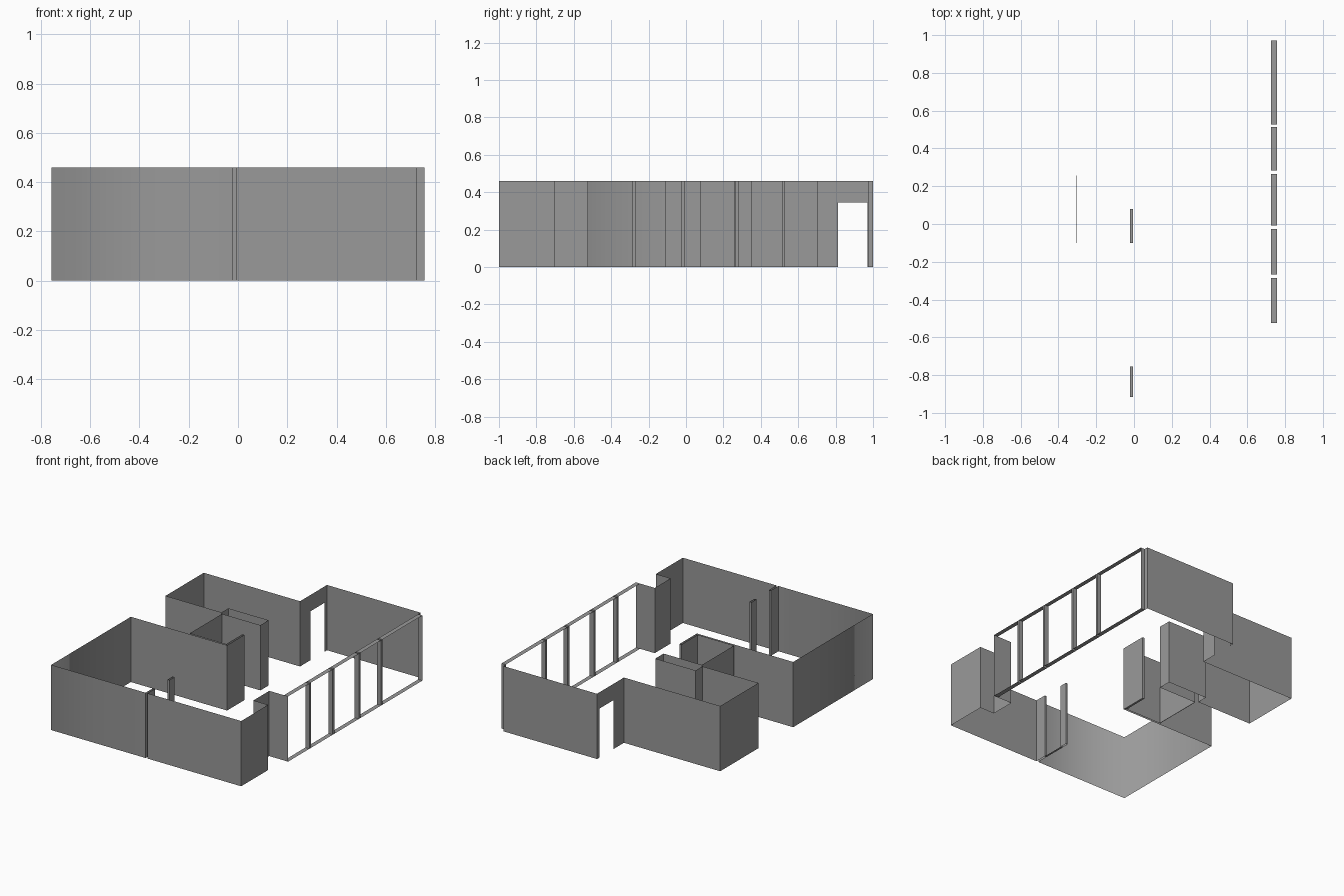
import bpy, bmesh

if "Cube" in bpy.data.objects:
    bpy.data.objects.remove(bpy.data.objects["Cube"])

H = 0.46            # wall height
X = 0.757           # outer half width
XI = 0.725          # inner side of the window wall
A, B = -0.021, -0.006   # two faces of the thin inner walls
D = -0.006          # entrance wall

# Dark grey plaster
plaster = bpy.data.materials.new("dark_grey_plaster")
plaster.diffuse_color = (0.32, 0.32, 0.32, 1)
plaster.use_nodes = True
plaster.node_tree.nodes["Principled BSDF"].inputs["Base Color"].default_value = plaster.diffuse_color


def make(name, quads, smooth=False):
    bm = bmesh.new()
    for q in quads:
        bm.faces.new([bm.verts.new(p) for p in q])
    bmesh.ops.remove_doubles(bm, verts=bm.verts, dist=1e-5)
    for f in bm.faces:
        f.smooth = smooth
    me = bpy.data.meshes.new(name)
    bm.to_mesh(me)
    bm.free()
    me.materials.append(plaster)
    ob = bpy.data.objects.new(name, me)
    bpy.context.collection.objects.link(ob)
    return ob


def wall(pts, z0=0, z1=H):
    """Vertical sheet following a plan polyline."""
    return [[(*p, z0), (*q, z0), (*q, z1), (*p, z1)] for p, q in zip(pts, pts[1:])]


def flat(x0, x1, y0, y1, z):
    return [[(x0, y0, z), (x1, y0, z), (x1, y1, z), (x0, y1, z)]]


def post(x0, x1, y0, y1):
    return wall([(x0, y0), (x1, y0), (x1, y1), (x0, y1), (x0, y0)])


# Front left room: softly shaded corner, then on to the bathroom pillar
make("left_room_corner", wall([(A, -1), (-X, -1), (-X, -0.113)]), smooth=True)
make("left_room_jamb", wall([(A, -0.915), (A, -1)]))
make("left_room_back", wall([(-X, -0.113), (B, -0.113), (B, 0.08), (A, 0.08),
                             (A, -0.1), (-0.305, -0.1)]))

# Bathroom side and back, and the alcove room behind it
make("bathroom_side_wall", wall([(-0.305, -0.1), (-0.305, 0.258)]))
make("bathroom_side_base", flat(-0.307, -0.304, -0.1, 0.258, 0))
make("bathroom_back_wall", wall([(-0.305, 0.258), (B, 0.258), (B, 0.35),
                                 (-0.32, 0.35), (-0.32, 0.274)]))
make("alcove_walls", wall([(-0.32, 0.274), (-X, 0.274), (-X, 0.7), (D, 0.7)]))

# Entrance wall with a door opening
make("entrance_wall", wall([(D, 0.7), (D, 0.814)]) + wall([(D, 0.97), (D, 1)])
     + wall([(D, 0.814), (D, 0.97)], 0.345, H))

# Back wall returning into the window wall, and front right room
make("back_wall", wall([(D, 1), (XI, 1), (XI, 0.972), (X, 0.972)]))
make("right_room_walls", wall([(A, -0.915), (B, -0.915), (B, -1), (XI, -1), (XI, -0.7),
                               (0.61, -0.7), (0.61, -0.523), (X, -0.523)]))

# Inner doorway: end post and floor strips
make("doorway_post", post(A, B, -0.755, -0.7))
make("doorway_threshold", flat(A, B, -0.915, -0.755, 0))
make("pillar_base", flat(A, B, -0.1, 0.08, 0))

# Window wall: sill and head rails between posts
panes = [(-0.523, -0.285), (-0.267, -0.026), (-0.008, 0.265), (0.283, 0.513), (0.528, 0.972)]
for i, (y0, y1) in enumerate(panes):
    make(f"window_sill_{i}", flat(XI, X, y0, y1, 0))
    make(f"window_head_{i}", flat(XI, X, y0, y1, H))
    if i < 4:
        make(f"window_post_{i}", post(XI, X, y1, panes[i + 1][0]))
